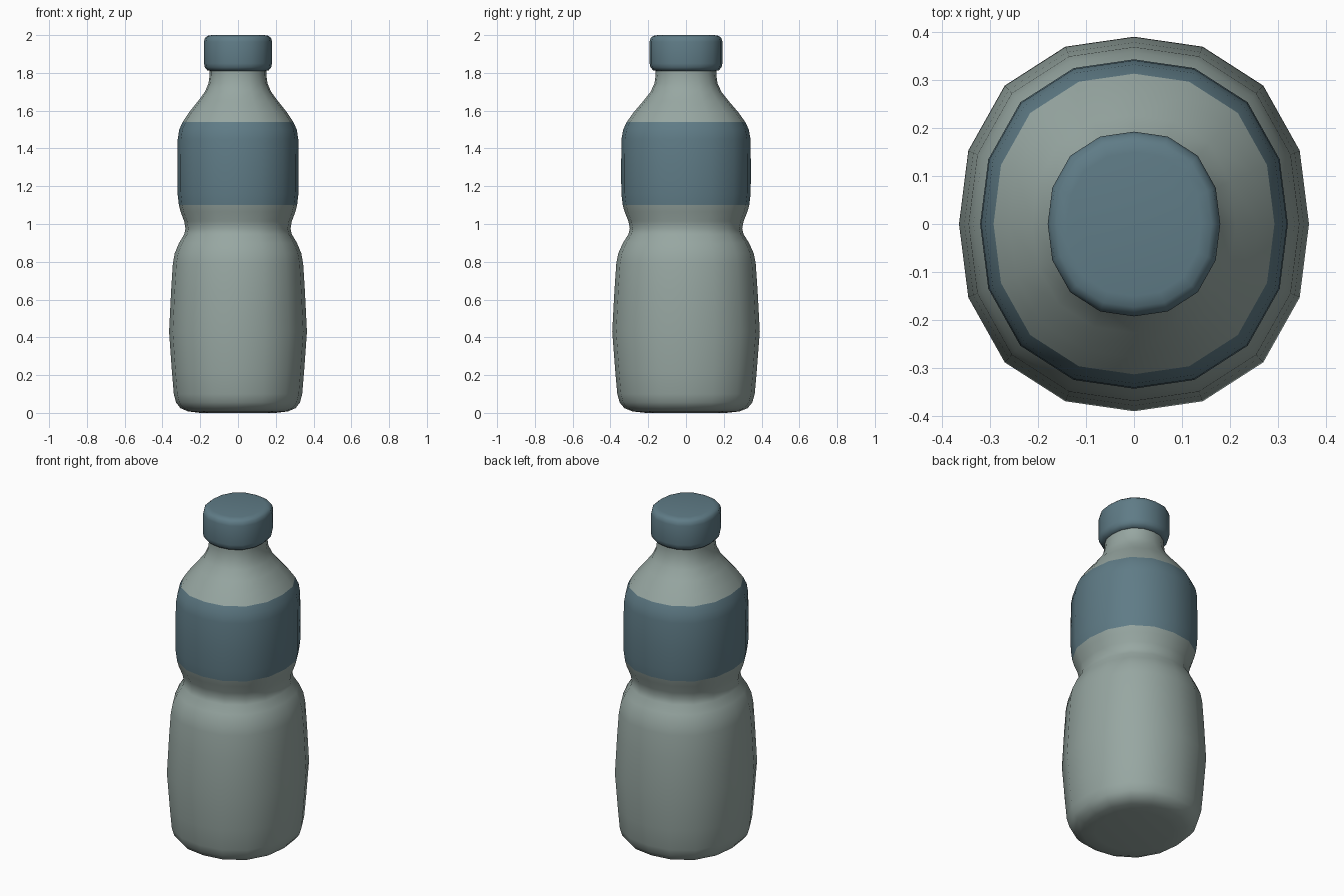
import bpy, bmesh, math

if "Cube" in bpy.data.objects:
    bpy.data.objects.remove(bpy.data.objects["Cube"])

SIDES = 16
Y_RATIO = 1.07  # bottle is slightly deeper than wide


def material(name, rgb):
    m = bpy.data.materials.new(name)
    m.diffuse_color = (*rgb, 1)
    m.use_nodes = True
    m.node_tree.nodes["Principled BSDF"].inputs["Base Color"].default_value = m.diffuse_color
    return m


grey = material("pale grey green", (0.31, 0.385, 0.36))
blue = material("slate blue", (0.115, 0.20, 0.24))


def ring_point(i, r, z):
    # slightly squared 16-sided ring
    a = 2 * math.pi * i / SIDES
    k = (1.0, 1.025, 1.045, 1.025)[i % 4]
    return (r * k * math.cos(a), r * k * Y_RATIO * math.sin(a), z)


def lathe(name, profile, mat, close_bottom=False, close_top=False):
    bm = bmesh.new()
    rings = [[bm.verts.new(ring_point(i, r, z)) for i in range(SIDES)] for r, z in profile]
    for lo, hi in zip(rings, rings[1:]):
        for i in range(SIDES):
            j = (i + 1) % SIDES
            bm.faces.new((lo[i], lo[j], hi[j], hi[i]))
    if close_bottom:
        bm.faces.new(rings[0][::-1])
    if close_top:
        bm.faces.new(rings[-1])
    for f in bm.faces:
        f.smooth = True
    me = bpy.data.meshes.new(name)
    bm.to_mesh(me)
    bm.free()
    me.materials.append(mat)
    ob = bpy.data.objects.new(name, me)
    bpy.context.collection.objects.link(ob)
    return ob


# lower body with grip waist, up to the label
lathe("lower_body", [
    (0.20, 0.0), (0.265, 0.008), (0.305, 0.025), (0.328, 0.055), (0.34, 0.10),
    (0.35, 0.22), (0.365, 0.43), (0.354, 0.65), (0.345, 0.79), (0.335, 0.845),
    (0.312, 0.90), (0.285, 0.945), (0.278, 0.975), (0.285, 1.015),
    (0.304, 1.065), (0.313, 1.10)], grey, close_bottom=True)

# label band
lathe("label", [
    (0.313, 1.10), (0.32, 1.16), (0.321, 1.30), (0.319, 1.45),
    (0.311, 1.50), (0.293, 1.54)], blue)

# shoulder and neck
lathe("shoulder", [
    (0.293, 1.54), (0.26, 1.59), (0.212, 1.65), (0.175, 1.70),
    (0.156, 1.745), (0.15, 1.79), (0.15, 1.82)], grey)

# cap
lathe("cap", [
    (0.145, 1.81), (0.163, 1.814), (0.176, 1.83), (0.18, 1.85), (0.18, 1.965),
    (0.175, 1.985), (0.162, 1.996), (0.14, 2.0)], blue, close_bottom=True, close_top=True)
